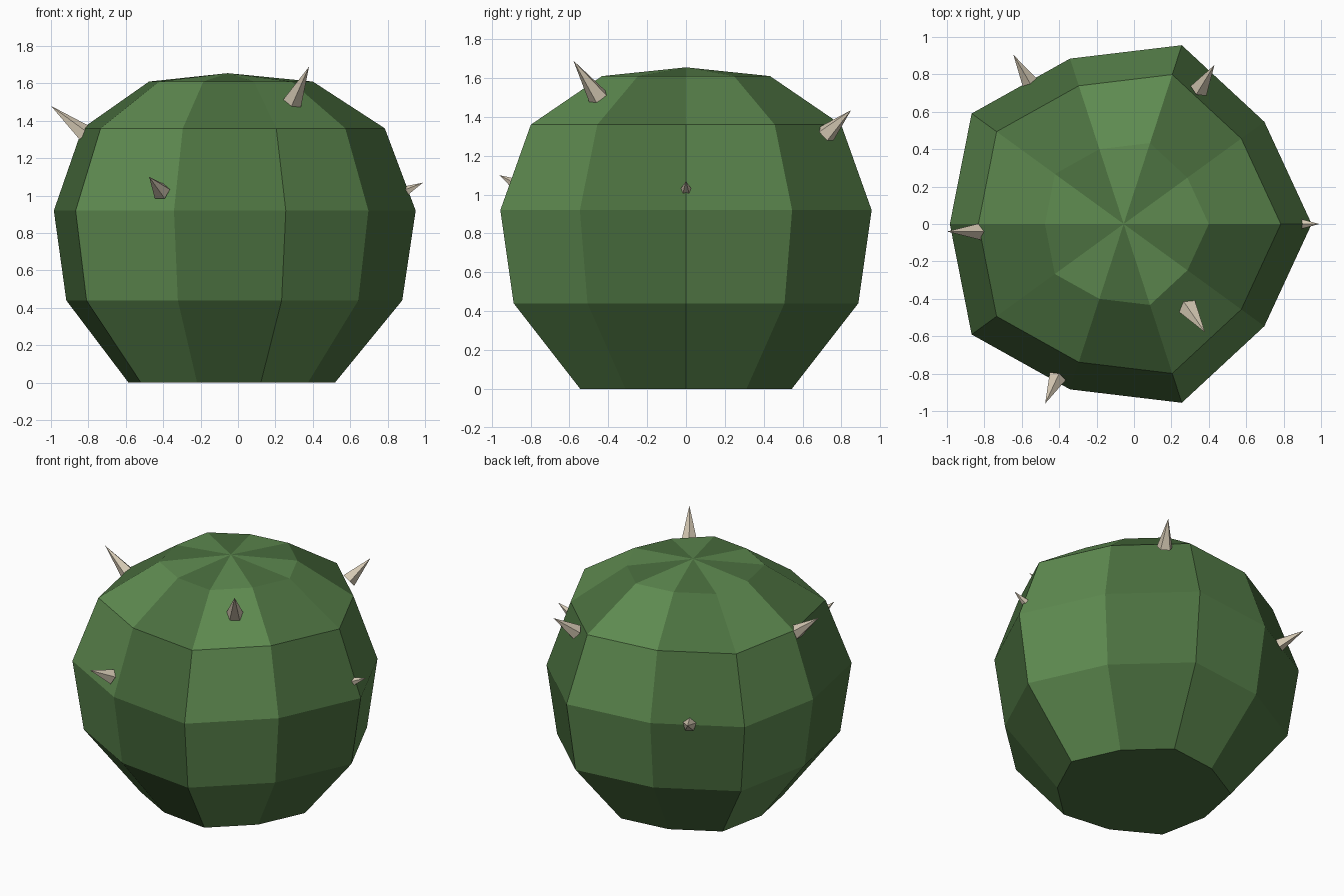
import bpy
import bmesh
import math
from mathutils import Vector

cube = bpy.data.objects.get("Cube")
if cube:
    bpy.data.objects.remove(cube, do_unlink=True)


def make_material(name, rgb):
    mat = bpy.data.materials.new(name)
    mat.use_nodes = True
    color = (*rgb, 1.0)
    mat.diffuse_color = color
    mat.node_tree.nodes["Principled BSDF"].inputs["Base Color"].default_value = color
    return mat


light_green = make_material("light green", (0.112, 0.255, 0.08))
dark_green = make_material("dark green", (0.07, 0.162, 0.05))
cream = make_material("cream", (0.66, 0.58, 0.45))


def make_object(name, bm, materials):
    bmesh.ops.recalc_face_normals(bm, faces=bm.faces)
    mesh = bpy.data.meshes.new(name)
    bm.to_mesh(mesh)
    bm.free()
    for mat in materials:
        mesh.materials.append(mat)
    obj = bpy.data.objects.new(name, mesh)
    bpy.context.collection.objects.link(obj)
    return obj


# Ribbed body: rings whose radius alternates between ridge and groove
SIDES = 10
GROOVE = 0.925
CENTER_X = -0.055
PROFILE = [(0.573, 0), (0.933, 0.44), (1.005, 0.92), (0.84, 1.36), (0.455, 1.61)]
TOP_Z = 1.655


def make_ring(bm, radius, z):
    ring = []
    for i in range(SIDES):
        angle = math.tau * i / SIDES
        r = radius * (GROOVE if i % 2 else 1)
        ring.append(bm.verts.new((CENTER_X + r * math.cos(angle), r * math.sin(angle), z)))
    return ring


bm = bmesh.new()
rings = [make_ring(bm, r, z) for r, z in PROFILE]
apex = bm.verts.new((CENTER_X, 0, TOP_Z))
bm.faces.new(rings[0]).material_index = 1
for i in range(SIDES):
    j = (i + 1) % SIDES
    column = [bm.faces.new((a[i], a[j], b[j], b[i])) for a, b in zip(rings, rings[1:])]
    column.append(bm.faces.new((rings[-1][i], rings[-1][j], apex)))
    # Rib sides alternate between the two greens
    for face in column:
        face.material_index = i % 2
make_object("cactus_body", bm, [light_green, dark_green])


# Spikes: low-poly cones from a base point to a tip
def make_spike(name, base, tip, radius):
    base, tip = Vector(base), Vector(tip)
    axis = tip - base
    bm = bmesh.new()
    bmesh.ops.create_cone(bm, cap_ends=True, segments=5, radius1=radius,
                          radius2=0, depth=axis.length)
    bmesh.ops.translate(bm, verts=bm.verts, vec=(0, 0, axis.length / 2))
    spike = make_object(name, bm, [cream])
    spike.location = base
    spike.rotation_euler = axis.to_track_quat("Z", "Y").to_euler()


make_spike("right_spike", (-0.82, -0.04, 1.33), (-1.0, -0.04, 1.48), 0.05)
make_spike("upper_front_spike", (0.29, -0.45, 1.50), (0.38, -0.58, 1.69), 0.055)
make_spike("front_spike", (-0.41, -0.82, 1.02), (-0.475, -0.96, 1.10), 0.05)
make_spike("back_left_spike", (0.35, 0.72, 1.31), (0.43, 0.85, 1.435), 0.052)
make_spike("back_right_spike", (-0.56, 0.76, 0.92), (-0.645, 0.905, 0.99), 0.045)
make_spike("left_spike", (0.87, 0, 1.01), (0.99, 0, 1.07), 0.036)
